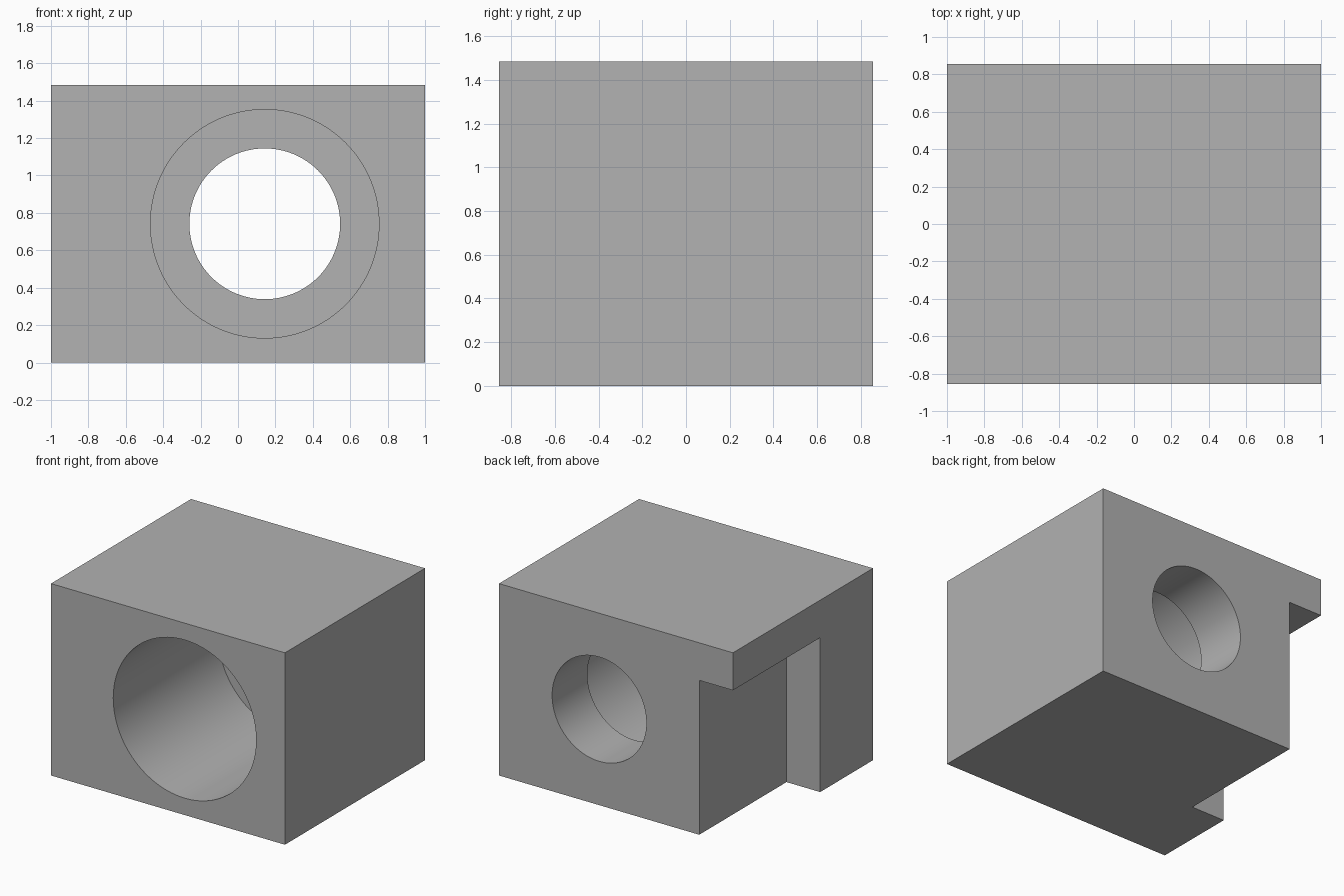
import bpy
import math

cube = bpy.data.objects.get("Cube")
if cube:
    bpy.data.objects.remove(cube, do_unlink=True)

WIDTH, DEPTH, HEIGHT = 2.0, 1.71, 1.483
BORE_X, BORE_Z = 0.143, HEIGHT / 2
STEP_Y = 0.425                      # where the wide bore meets the narrow one
NOTCH_X, NOTCH_Y, NOTCH_Z = -0.712, -0.21, 1.193

grey = bpy.data.materials.new("plain grey")
grey.use_nodes = True
colour = (0.445, 0.445, 0.445, 1)
grey.diffuse_color = colour
grey.node_tree.nodes["Principled BSDF"].inputs["Base Color"].default_value = colour


def box(name, low, high):
    """Box between two opposite corners."""
    bpy.ops.mesh.primitive_cube_add(size=1)
    obj = bpy.context.object
    obj.name = name
    obj.location = [(a + b) / 2 for a, b in zip(low, high)]
    obj.scale = [b - a for a, b in zip(low, high)]
    bpy.ops.object.transform_apply(location=True, rotation=True, scale=True)
    obj.data.materials.append(grey)
    return obj


def bore(name, radius, y0, y1):
    """Cylinder running front to back on the bore axis."""
    bpy.ops.mesh.primitive_cylinder_add(
        vertices=128, radius=radius, depth=y1 - y0,
        location=(BORE_X, (y0 + y1) / 2, BORE_Z), rotation=(math.pi / 2, 0, 0))
    obj = bpy.context.object
    obj.name = name
    obj.data.materials.append(grey)
    return obj


def cut(target, cutter):
    """Subtract the cutter, then discard it."""
    cutter.hide_render = True
    mod = target.modifiers.new("cut", "BOOLEAN")
    mod.operation = "DIFFERENCE"
    mod.solver = "EXACT"
    mod.object = cutter
    bpy.context.view_layer.objects.active = target
    bpy.ops.object.modifier_apply(modifier=mod.name)
    bpy.data.objects.remove(cutter, do_unlink=True)


# Solid block
block = box("bored_block", (-WIDTH / 2, -DEPTH / 2, 0), (WIDTH / 2, DEPTH / 2, HEIGHT))

# Rear corner notch below the overhang
cut(block, box("notch_cutter", (-1.2, NOTCH_Y, -0.2), (NOTCH_X, 1.2, NOTCH_Z)))

# Stepped bore: narrow through hole, wide counterbore from the front
cut(block, bore("through_hole_cutter", 0.403, -1.2, 1.2))
cut(block, bore("counterbore_cutter", 0.611, -1.2, STEP_Y))

# Smooth bore walls, sharp edges elsewhere
bpy.ops.object.select_all(action="DESELECT")
block.select_set(True)
bpy.context.view_layer.objects.active = block
bpy.ops.object.shade_smooth_by_angle(angle=math.radians(30))
